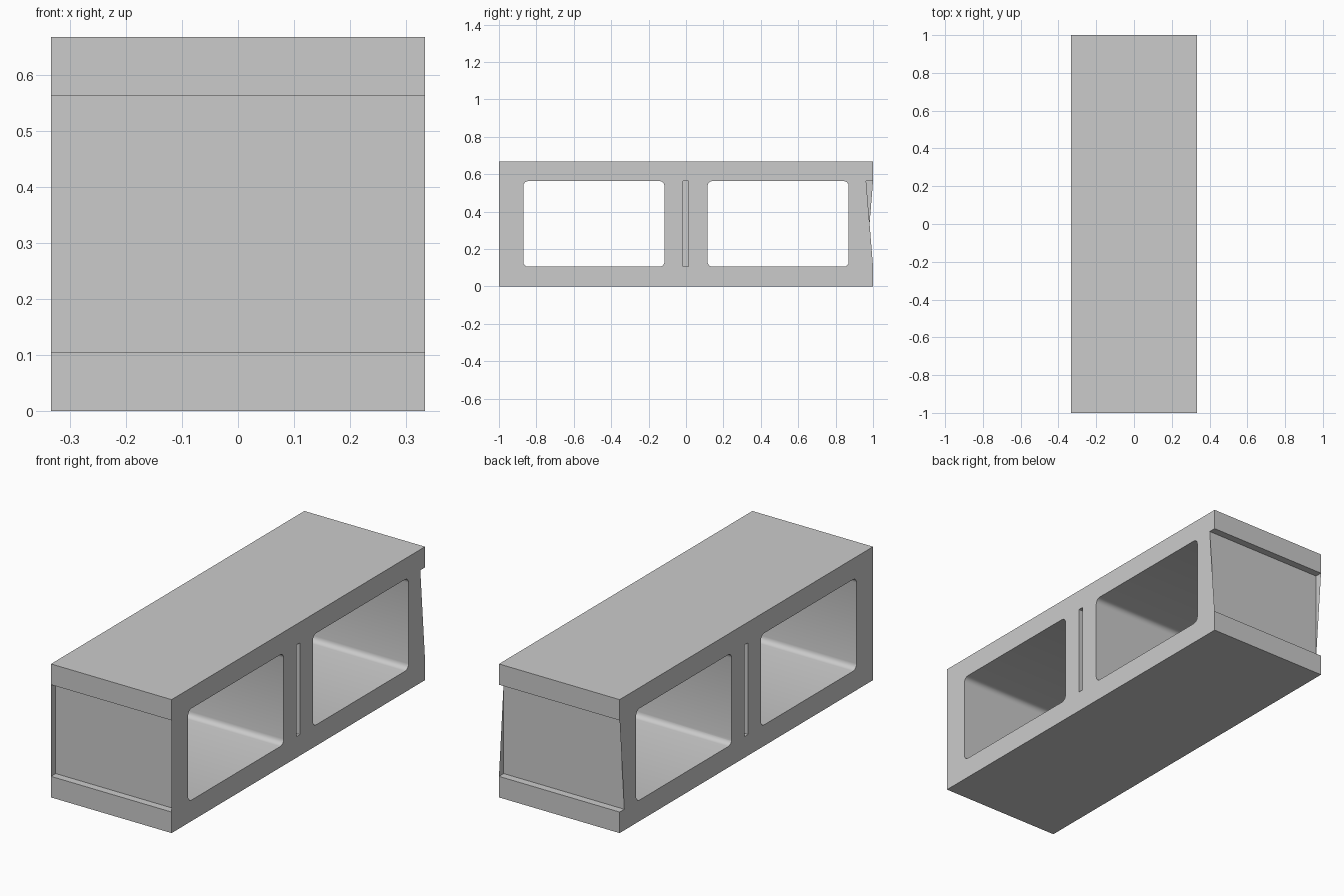
import bpy, bmesh
from math import radians

if "Cube" in bpy.data.objects:
    bpy.data.objects.remove(bpy.data.objects["Cube"])

X, H = 1 / 3, 2 / 3            # half depth, height
Z0, Z1 = 0.105, 0.563          # bottom and top of every opening
D = 0.037                      # depth of the end recesses and slots
ZC, ZH = (Z0 + Z1) / 2, Z1 - Z0


def box(name, loc, size, radius=0):
    """Box; with a radius, its edges along x are rounded."""
    bm = bmesh.new()
    bmesh.ops.create_cube(bm, size=1)
    bmesh.ops.scale(bm, vec=size, verts=bm.verts)
    if radius:
        edges = [e for e in bm.edges
                 if abs(e.verts[0].co.x - e.verts[1].co.x) > 1e-4]
        bmesh.ops.bevel(bm, geom=edges, offset=radius, segments=4,
                        profile=0.5, affect='EDGES')
    mesh = bpy.data.meshes.new(name)
    bm.to_mesh(mesh)
    bm.free()
    ob = bpy.data.objects.new(name, mesh)
    ob.location = loc
    bpy.context.collection.objects.link(ob)
    return ob


def fin(name, x, points):
    """Single-sheet wall in the plane of a long face."""
    mesh = bpy.data.meshes.new(name)
    mesh.from_pydata([(x, y, z) for y, z in points], [],
                     [tuple(range(len(points)))])
    ob = bpy.data.objects.new(name, mesh)
    bpy.context.collection.objects.link(ob)


# block body
block = box("block", (0, 0, H / 2), (2 * X, 2, H))

# cutters: hollow cores, end recesses, narrow slots
cutters = []
for s in (-1, 1):
    cutters.append(box("core_cutter", (0, s * 0.4925, ZC), (1, 0.755, ZH), 0.027))
    cutters.append(box("end_cutter", (0, s * (1 - D + 0.1), ZC), (1, 0.2, ZH)))
    cutters.append(box("slot_cutter", (s * (X - D + 0.1), -0.001, ZC),
                       (0.2, 0.028, ZH)))

bpy.context.view_layer.objects.active = block
block.select_set(True)
for c in cutters:
    c.hide_render = True
    mod = block.modifiers.new("cut", 'BOOLEAN')
    mod.operation = 'DIFFERENCE'
    mod.solver = 'EXACT'
    mod.object = c
    bpy.ops.object.modifier_apply(modifier=mod.name)
for c in cutters:
    bpy.data.objects.remove(c)
bpy.ops.object.shade_smooth_by_angle(angle=radians(30))

# thin side walls of the front recess
R = 1 - D
for side, x in (("left", -X), ("right", X)):
    fin("front_fin_" + side, x, [(-1, Z0), (-R, Z0), (-R, Z1), (-1, Z1)])

# triangular side walls of the back recess
fin("back_fin_right", X, [(R, Z0), (1, Z0), (R, Z1)])
fin("back_fin_left", -X, [(R, Z0), (R, Z1), (1, Z1)])
